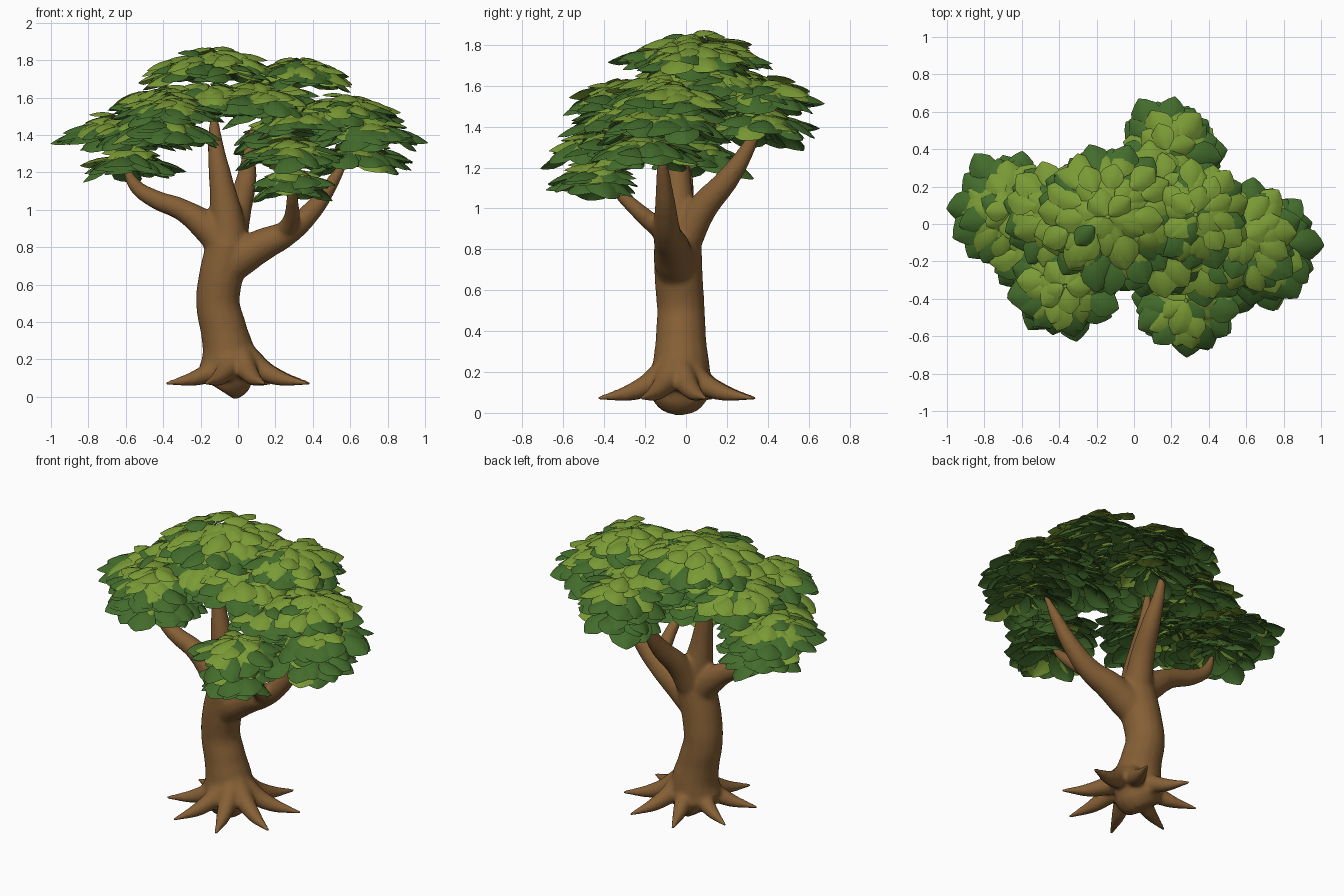
import bpy, bmesh, math, random
from mathutils import Vector, Matrix

if "Cube" in bpy.data.objects:
    bpy.data.objects.remove(bpy.data.objects["Cube"])

random.seed(11)


def material(name, rgb):
    m = bpy.data.materials.new(name)
    m.diffuse_color = (*rgb, 1)
    m.use_nodes = True
    m.node_tree.nodes["Principled BSDF"].inputs["Base Color"].default_value = m.diffuse_color
    return m


BARK = material("brown bark", (0.235, 0.115, 0.036))
DARK = material("dark green leaf", (0.056, 0.15, 0.025))
LIGHT = material("light green leaf", (0.195, 0.325, 0.036))

# ---------- trunk, branches and roots: tapered tubes fused into one skin ----------
# each point is x, y, z, radius
limbs = [
    # trunk
    [(-.11, -.03, .045, .11), (-.075, -.03, .1, .15), (-.05, -.025, .2, .145),
     (-.075, -.025, .35, .125), (-.107, -.025, .5, .117), (-.09, -.035, .65, .119),
     (-.05, -.04, .82, .117)],
    # middle branch
    [(-.05, -.04, .78, .115), (-.06, -.04, .95, .092), (-.09, -.04, 1.15, .065),
     (-.12, -.03, 1.35, .043), (-.13, -.03, 1.54, .016)],
    # right branch
    [(-.07, -.045, .68, .1), (.03, -.06, .755, .1), (.13, -.07, .812, .088),
     (.26, -.09, .875, .069), (.4, -.1, 1.0, .054), (.5, -.11, 1.14, .038),
     (.59, -.12, 1.29, .015)],
    # small front branch
    [(.24, -.09, .87, .055), (.285, -.19, .95, .045), (.29, -.3, 1.05, .034),
     (.29, -.4, 1.15, .015)],
    # left branch
    [(-.06, -.04, .8, .1), (-.17, -.03, .91, .082), (-.3, -.02, 1.0, .06),
     (-.45, -.01, 1.06, .05), (-.55, 0, 1.13, .038), (-.61, 0, 1.26, .015)],
    # back branch
    [(-.04, -.02, .82, .09), (0, .08, 1.0, .073), (.04, .2, 1.14, .058),
     (.06, .3, 1.29, .038), (.08, .37, 1.45, .015)],
]
# ring of pointed roots
ROOTS = 8
for i in range(ROOTS):
    a = math.tau * i / ROOTS + math.radians(20)
    limbs.append([(d * math.cos(a), -.045 + d * math.sin(a), z, r)
                  for d, z, r in ((-.01, .3, .06), (.09, .18, .065),
                                  (.22, .108, .046), (.415, .07, .011))])

curve = bpy.data.curves.new("trunk_and_roots", 'CURVE')
curve.dimensions = '3D'
curve.fill_mode = 'FULL'
curve.bevel_depth = 1
curve.bevel_resolution = 6
curve.use_fill_caps = True
for pts in limbs:
    s = curve.splines.new('BEZIER')
    s.bezier_points.add(len(pts) - 1)
    for bp, (x, y, z, r) in zip(s.bezier_points, pts):
        bp.co = (x, y, z)
        bp.radius = r
        bp.handle_left_type = bp.handle_right_type = 'AUTO'
trunk = bpy.data.objects.new("trunk_and_roots", curve)
bpy.context.collection.objects.link(trunk)
bpy.context.view_layer.objects.active = trunk
trunk.select_set(True)
bpy.ops.object.convert(target='MESH')
trunk = bpy.context.view_layer.objects.active
trunk.data.materials.clear()
trunk.data.materials.append(BARK)
remesh = trunk.modifiers.new("fuse", 'REMESH')
remesh.mode = 'VOXEL'
remesh.voxel_size = 0.011
remesh.use_smooth_shade = True
smooth = trunk.modifiers.new("soften", 'SMOOTH')
smooth.factor = 0.5
smooth.iterations = 14

# ---------- leaves ----------
PROFILE = ((0, .2), (.25, .78), (.5, 1), (.72, .84), (.9, .4), (1, .04))


def add_leaf(bm, base, yaw, pitch, length, mat):
    """Broad pointed leaf, domed across and drooping along its length."""
    half = length * .45
    m = (Matrix.Translation(base) @ Matrix.Rotation(yaw, 4, 'Z')
         @ Matrix.Rotation(-pitch, 4, 'Y')
         @ Matrix.Rotation(random.uniform(-.25, .25), 4, 'X'))
    rows = []
    for t, w in PROFILE:
        rows.append([bm.verts.new(m @ Vector((
            length * t, half * w * s,
            length * (.16 * t - .36 * t * t) - half * .38 * w * abs(s) ** 1.5)))
            for s in (-1, -.5, 0, .5, 1)])
    for r0, r1 in zip(rows, rows[1:]):
        for j in range(4):
            f = bm.faces.new((r0[j], r1[j], r1[j + 1], r0[j + 1]))
            f.smooth = True
            f.material_index = mat


# ring: tip radius share, height share, pitch, leaf length, material
UNDER = ((1.0, .062, -12, .195, 0), (.9, .08, -12, .185, 0), (.6, .065, -6, .18, 0))
UPPER = ((1.0, .094, -11, .17, 1), (.8, .108, -8, .155, 1),
         (.58, .12, -5, .145, 1), (.34, .133, 0, .135, 1))


def add_clump(name, x, y, z, radius, cover):
    """Dark skirt of leaves under a light dome; cover is the dome's share of the skirt."""
    bm = bmesh.new()
    k = radius / .3
    rings = UNDER + tuple((r[0] * cover, *r[1:]) for r in UPPER)
    for share, height, pitch, size, mat in rings:
        tip = radius * share
        n = max(5, round(math.tau * tip / (size * .8)))
        start = random.uniform(0, math.tau)
        for i in range(n):
            a = start + math.tau * (i + random.uniform(-.25, .25)) / n
            length = size * random.uniform(.88, 1.12)
            d = max(.01, tip - length * random.uniform(.85, 1.1))
            base = Vector((x + d * math.cos(a), y + d * math.sin(a),
                           z + height * k + random.uniform(-.02, .02)))
            add_leaf(bm, base, a + random.uniform(-.3, .3),
                     math.radians(pitch + random.uniform(-12, 12)), length,
                     mat if random.random() > .06 else 1 - mat)
    me = bpy.data.meshes.new(name)
    bm.to_mesh(me)
    bm.free()
    me.materials.append(DARK)
    me.materials.append(LIGHT)
    bpy.context.collection.objects.link(bpy.data.objects.new(name, me))


# clumps by side of the crown: x, y, rim height, radius, light cover
crown = {
    "top": [(-.14, .04, 1.67, .4, .93), (.33, .05, 1.67, .31, .92)],
    "middle": [(.1, -.08, 1.53, .33, .92), (-.15, -.08, 1.53, .31, .92),
               (.36, -.14, 1.42, .3, .85), (.15, .16, 1.55, .31, .95)],
    "front_left": [(-.37, -.33, 1.49, .29, .84), (-.38, -.32, 1.38, .31, .62)],
    "left": [(-.4, .06, 1.52, .31, .93), (-.66, .07, 1.35, .34, .8),
             (-.5, -.12, 1.37, .3, .75), (-.58, .06, 1.21, .28, .55)],
    "right": [(.58, -.08, 1.47, .31, .92), (.67, -.12, 1.36, .34, .78),
              (.65, -.2, 1.23, .31, .55)],
    "front": [(.28, -.41, 1.25, .3, .82), (.29, -.44, 1.12, .24, .6)],
    "back": [(.18, .39, 1.5, .3, .84), (.2, .37, 1.36, .28, .6)],
}
for side, clumps in crown.items():
    for i, c in enumerate(clumps, 1):
        add_clump(f"{side}_leaf_clump_{i}", *c)
